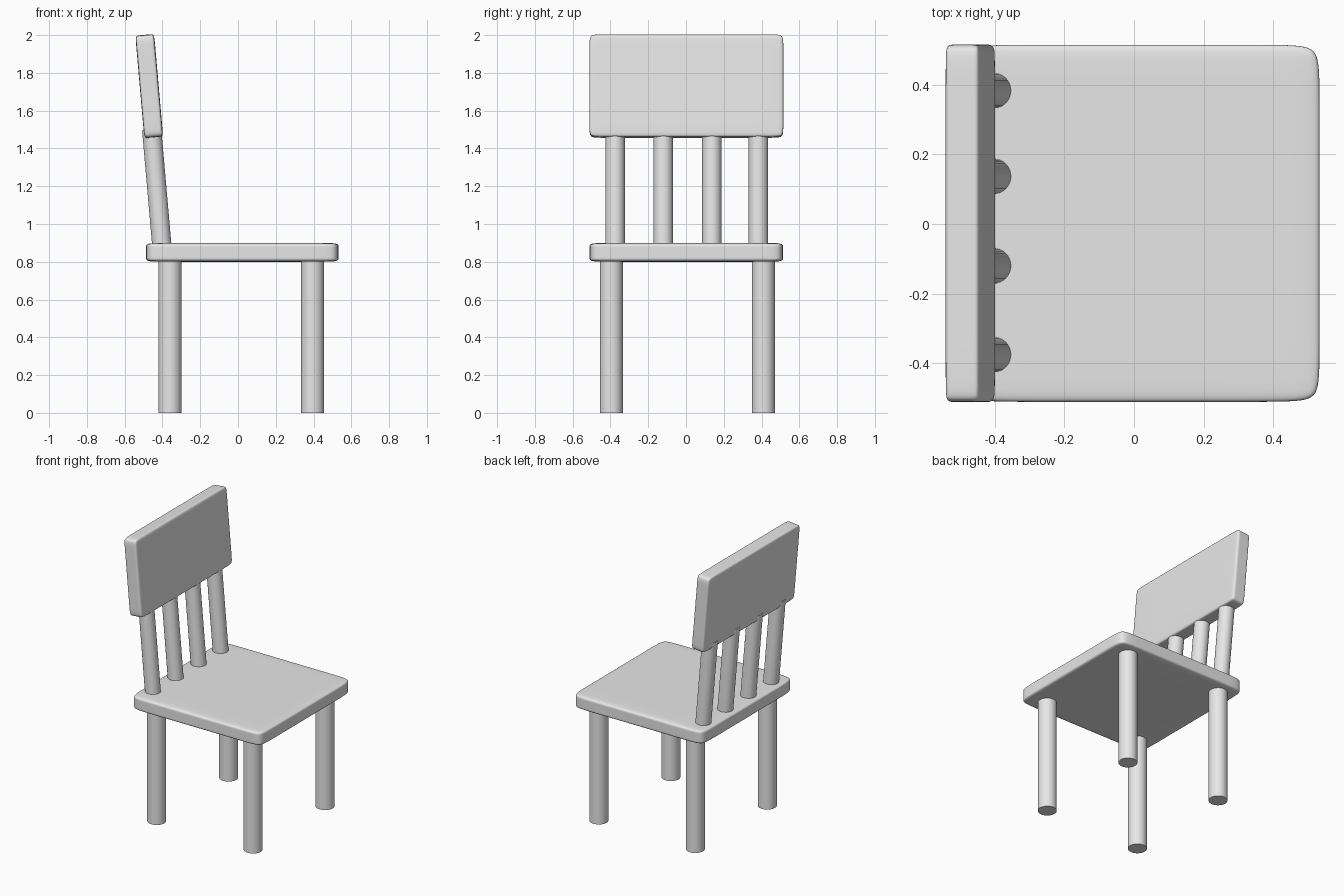
import bpy, bmesh, math
from mathutils import Matrix, Vector

cube = bpy.data.objects.get("Cube")
if cube:
    bpy.data.objects.remove(cube, do_unlink=True)

# Single grey finish
grey = bpy.data.materials.new("plain_grey")
grey.use_nodes = True
colour = (0.8, 0.8, 0.8, 1)
grey.diffuse_color = colour
grey.node_tree.nodes["Principled BSDF"].inputs["Base Color"].default_value = colour


def finish(name, bm):
    mesh = bpy.data.meshes.new(name)
    bm.to_mesh(mesh)
    bm.free()
    mesh.materials.append(grey)
    obj = bpy.data.objects.new(name, mesh)
    bpy.context.scene.collection.objects.link(obj)
    return obj


def soft_slab(name, size, inset, centre, tilt=0):
    """Box with support loops near its edges, softened by subdivision."""
    bm = bmesh.new()
    bmesh.ops.create_cube(bm, size=1, matrix=Matrix.Diagonal((*size, 1)))
    for axis in range(3):
        for side in (-1, 1):
            normal = Vector((0, 0, 0))
            normal[axis] = 1
            bmesh.ops.bisect_plane(
                bm, geom=bm.verts[:] + bm.edges[:] + bm.faces[:],
                plane_co=normal * side * (size[axis] / 2 - inset[axis]), plane_no=normal)
    for face in bm.faces:
        face.smooth = True
    obj = finish(name, bm)
    obj.location = centre
    obj.rotation_euler.y = tilt
    mod = obj.modifiers.new("soften", 'SUBSURF')
    mod.levels = mod.render_levels = 3
    return obj


def rod(name, start, end, radius):
    """Round rod between two points, with smooth sides and flat ends."""
    start, end = Vector(start), Vector(end)
    axis = end - start
    bm = bmesh.new()
    place = Matrix.Translation((start + end) / 2) @ axis.to_track_quat('Z', 'Y').to_matrix().to_4x4()
    bmesh.ops.create_cone(bm, cap_ends=True, segments=32, radius1=radius, radius2=radius,
                          depth=axis.length, matrix=place)
    for face in bm.faces:
        face.smooth = len(face.verts) == 4
    for edge in bm.edges:
        edge.smooth = all(f.smooth for f in edge.link_faces)
    return finish(name, bm)


# Seat
soft_slab("seat", (1.02, 1.025, 0.1), (0.11, 0.11, 0.02), (0.023, 0.002, 0.85))

# Backrest, leaning back
lean = math.radians(-5)
soft_slab("backrest", (0.1, 1.027, 0.545), (0.02, 0.06, 0.05), (-0.47, 0.002, 1.73), lean)

# Spindles between seat and backrest
for i, y in enumerate((-0.375, -0.12, 0.137, 0.383)):
    rise = 0.64
    rod(f"spindle_{i + 1}", (-0.401, y, 0.86),
        (-0.401 + rise * math.tan(lean), y, 0.86 + rise), 0.051)

# Legs
for depth, x in (("back", -0.36), ("front", 0.395)):
    for side, y in (("right", -0.395), ("left", 0.41)):
        rod(f"{depth}_{side}_leg", (x, y, 0), (x, y, 0.82), 0.061)
